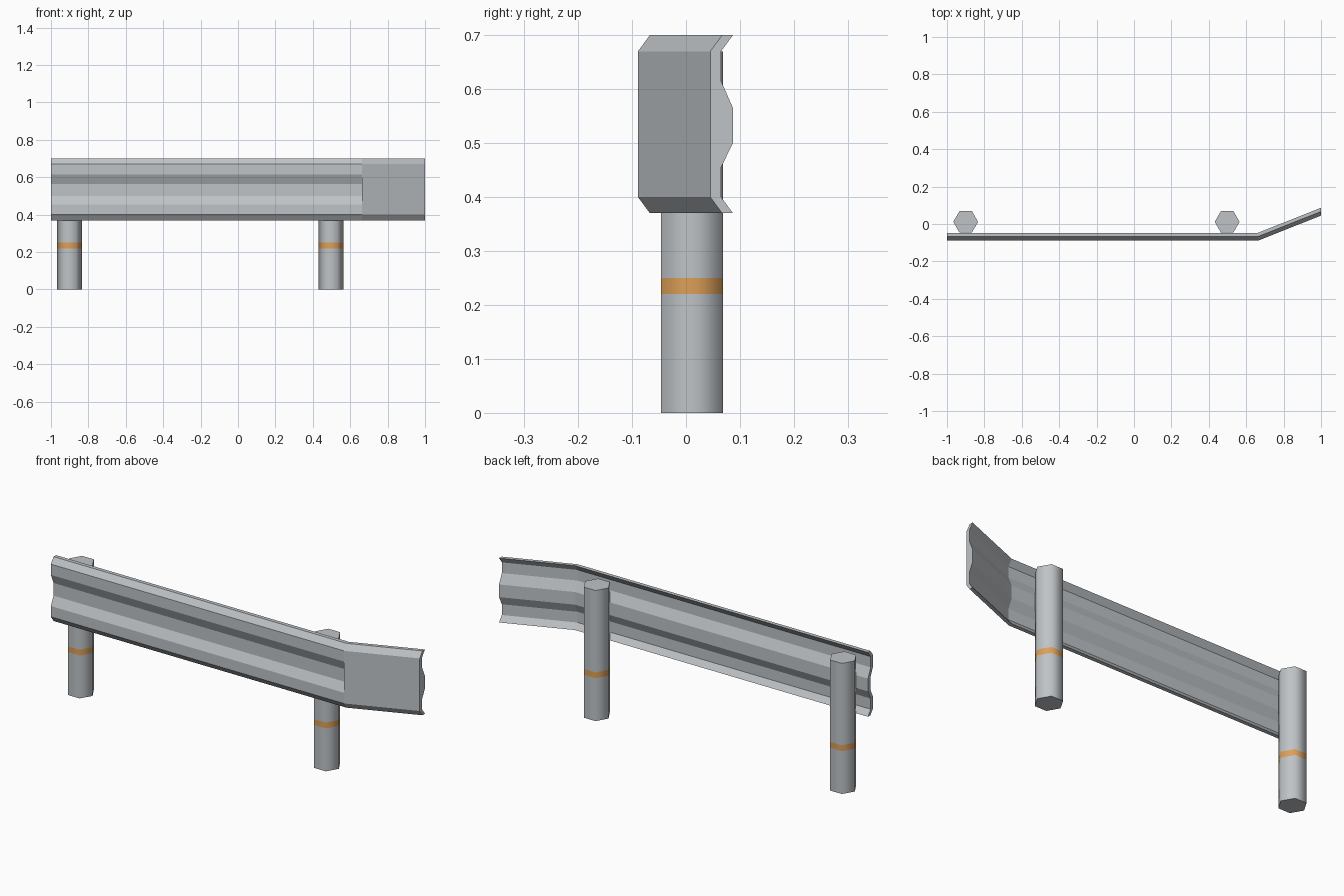
import bpy, bmesh, math

if "Cube" in bpy.data.objects:
    bpy.data.objects.remove(bpy.data.objects["Cube"])


def material(name, rgb):
    m = bpy.data.materials.new(name)
    m.diffuse_color = (*rgb, 1)
    m.use_nodes = True
    m.node_tree.nodes["Principled BSDF"].inputs["Base Color"].default_value = m.diffuse_color
    return m


steel = material("galvanised grey", (0.52, 0.55, 0.57))
orange = material("reflector orange", (0.72, 0.35, 0.10))


def finish(bm, name, mats):
    bmesh.ops.recalc_face_normals(bm, faces=bm.faces)
    mesh = bpy.data.meshes.new(name)
    bm.to_mesh(mesh)
    bm.free()
    for m in mats:
        mesh.materials.append(m)
    ob = bpy.data.objects.new(name, mesh)
    bpy.context.collection.objects.link(ob)
    return ob


# Corrugated rail: W profile as (height, depth behind the front plane)
D, THICK = 0.022, 0.02
PROFILE = [(0.70, D), (0.67, 0), (0.615, 0), (0.565, D),
           (0.50, D), (0.455, 0), (0.40, 0), (0.37, D)]
STATIONS = [(-1.0, -0.089), (0.663, -0.089), (1.0, 0.045)]   # x, front y

bm = bmesh.new()
front = [[bm.verts.new((x, y + d, z)) for z, d in PROFILE] for x, y in STATIONS]
back = [[bm.verts.new((x, y + d + THICK, z)) for z, d in PROFILE] for x, y in STATIONS]
n = len(PROFILE)
for s in range(2):
    a, b, c, d = front[s], front[s + 1], back[s], back[s + 1]
    for i in range(n - 1):
        bm.faces.new((c[i], d[i], d[i + 1], c[i + 1]))
        if s == 0 or i not in (2, 3, 4):
            bm.faces.new((a[i], b[i], b[i + 1], a[i + 1]))
    for i in (0, n - 1):
        bm.faces.new((a[i], b[i], d[i], c[i]))
# Flared end: flat plate over the valley, with the step wall at the bend
bm.faces.new((front[1][2], front[2][2], front[2][5], front[1][5]))
bm.faces.new(front[1][2:6])
# End caps
for i in range(n - 1):
    bm.faces.new((front[0][i], front[0][i + 1], back[0][i + 1], back[0][i]))
f, k = front[2], back[2]
for i in (0, 1, 5, 6):
    bm.faces.new((f[i], f[i + 1], k[i + 1], k[i]))
bm.faces.new((f[2], f[5], k[5], k[4], k[3], k[2]))
# The unused valley points at the flared end
bmesh.ops.delete(bm, geom=[v for v in bm.verts if not v.link_faces], context='VERTS')
finish(bm, "guard_rail", [steel])


# Hexagonal posts with a painted band
def post(name, cx, cy=0.0115, r=0.0664):
    bm = bmesh.new()
    rings = [[bm.verts.new((cx + r * math.cos(i * math.pi / 3),
                            cy + r * math.sin(i * math.pi / 3), z)) for i in range(6)]
             for z in (0, 0.22, 0.25, 0.67)]
    for s in range(3):
        for i in range(6):
            j = (i + 1) % 6
            face = bm.faces.new((rings[s][i], rings[s][j], rings[s + 1][j], rings[s + 1][i]))
            face.smooth = True
            face.material_index = 1 if s == 1 else 0
    for ring in (rings[0], rings[-1]):
        cap = bm.faces.new(ring)
        for e in cap.edges:
            e.smooth = False
    finish(bm, name, [steel, orange])


post("left_post", -0.90)
post("right_post", 0.498)
